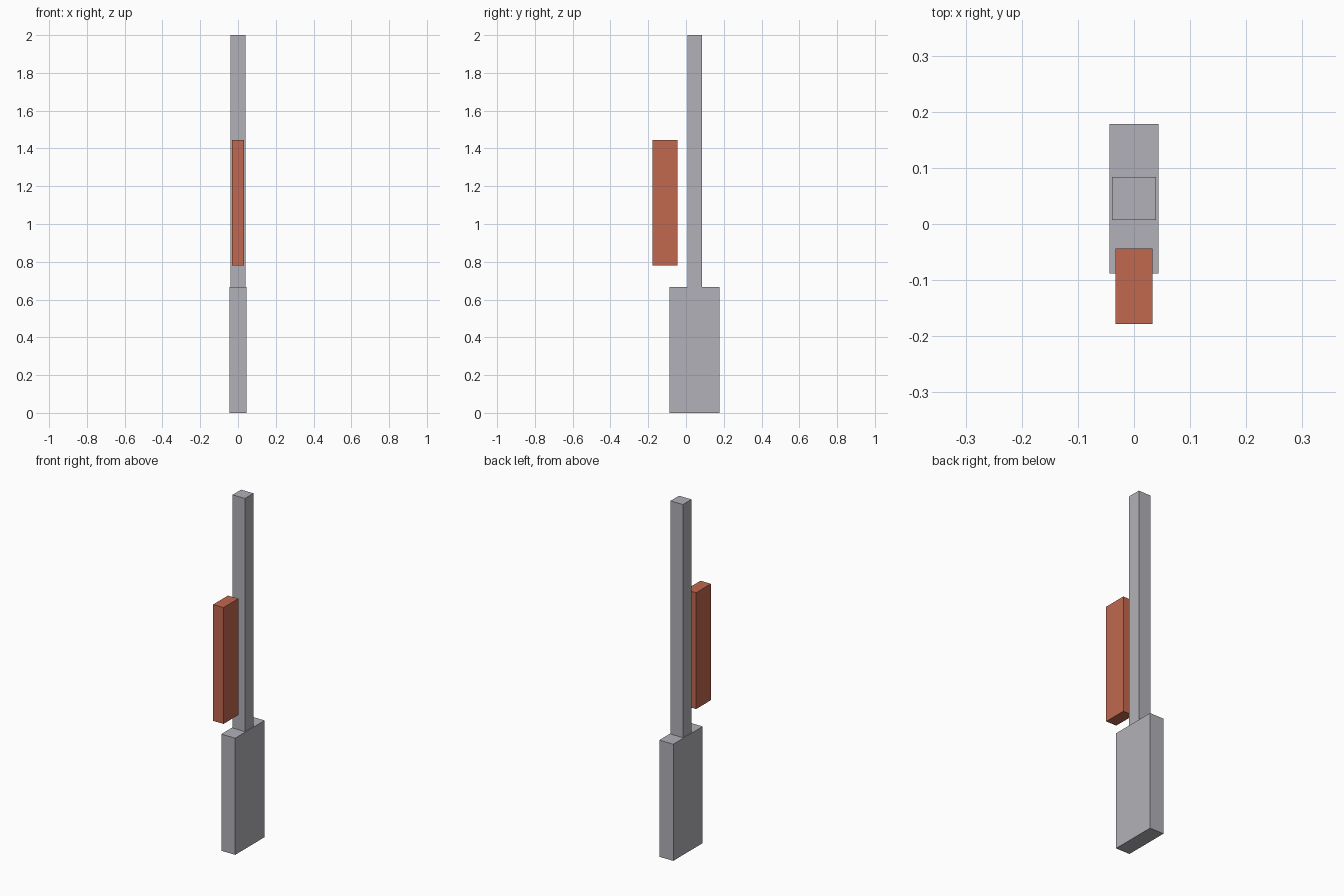
import bpy
import bmesh
from mathutils import Vector

cube = bpy.data.objects.get("Cube")
if cube:
    bpy.data.objects.remove(cube, do_unlink=True)


def make_material(name, rgb):
    mat = bpy.data.materials.new(name)
    mat.use_nodes = True
    mat.diffuse_color = (*rgb, 1.0)
    mat.node_tree.nodes["Principled BSDF"].inputs["Base Color"].default_value = (*rgb, 1.0)
    return mat


def make_box(name, low, high, mat):
    """Flat-shaded box between two opposite corners."""
    low, high = Vector(low), Vector(high)
    size = high - low
    bm = bmesh.new()
    bmesh.ops.create_cube(bm, size=1.0)
    bmesh.ops.scale(bm, vec=size, verts=bm.verts)
    mesh = bpy.data.meshes.new(name)
    bm.to_mesh(mesh)
    bm.free()
    mesh.materials.append(mat)
    obj = bpy.data.objects.new(name, mesh)
    obj.location = (low + high) / 2
    bpy.context.collection.objects.link(obj)
    return obj


grey = make_material("light grey", (0.445, 0.44, 0.479))
rust = make_material("rust red", (0.533, 0.138, 0.076))

# Wide lower block
make_box("base_block", (-0.044, -0.088, 0.0), (0.044, 0.178, 0.667), grey)
# Slender post standing on the block
make_box("post", (-0.039, 0.007, 0.667), (0.039, 0.084, 2.0), grey)
# Separate panel floating in front of the post
make_box("front_panel", (-0.033, -0.178, 0.78), (0.033, -0.044, 1.445), rust)
